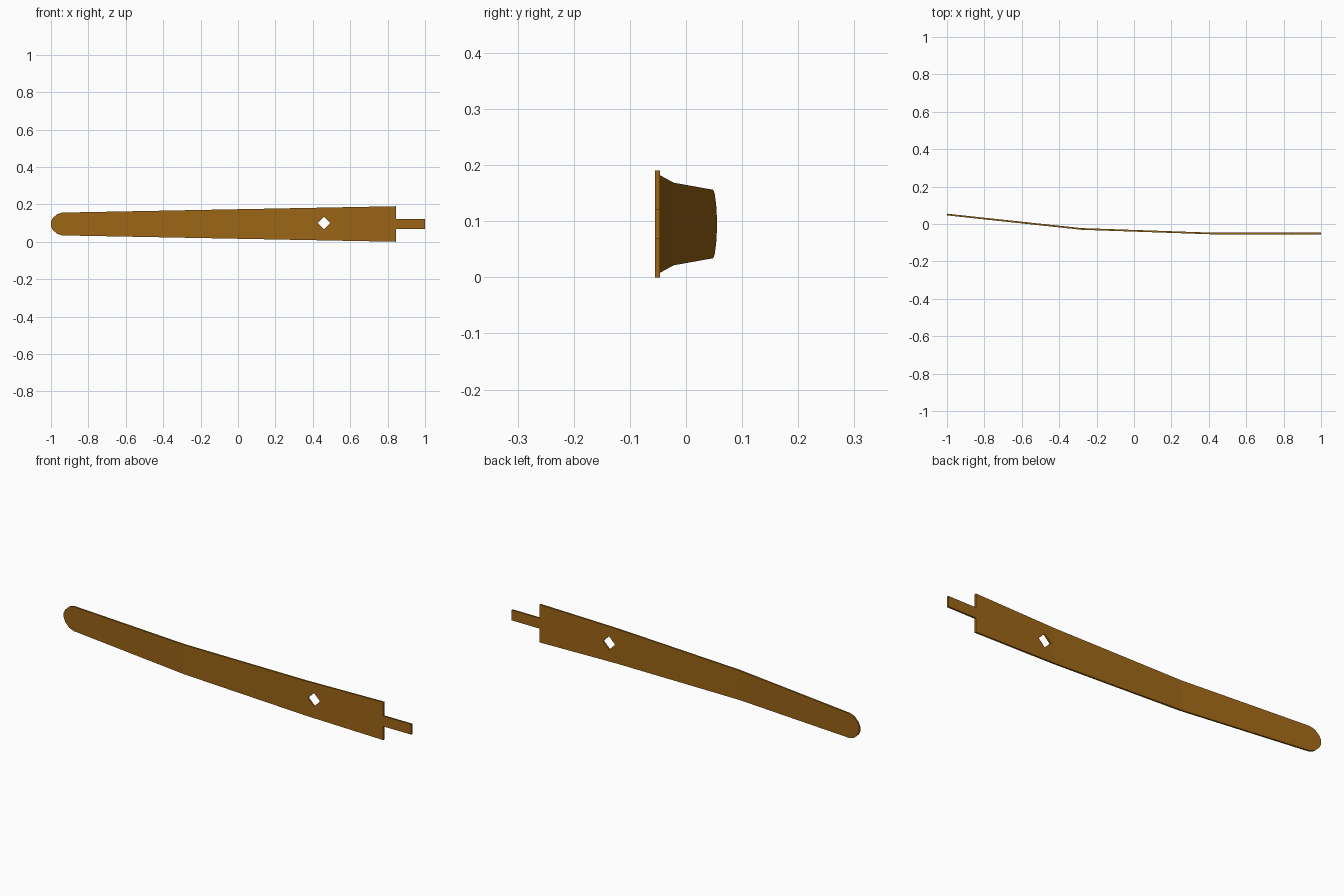
import bpy, bmesh

if "Cube" in bpy.data.objects:
    bpy.data.objects.remove(bpy.data.objects["Cube"])

MID = 0.095          # height of the blade's centre line
THICK = 0.009


def front_y(x):
    # front face of the bent blade, seen from the top
    pts = [(-1.0, 0.046), (-0.28, -0.031), (0.41, -0.055), (1.0, -0.055)]
    for (x0, y0), (x1, y1) in zip(pts, pts[1:]):
        if x <= x1 + 1e-5:
            return y0 + (y1 - y0) * (x - x0) / (x1 - x0)
    return pts[-1][1]


def add_loop(bm, pts):
    vs = [bm.verts.new((x, 0, z)) for x, z in pts]
    for i, v in enumerate(vs):
        bm.edges.new((v, vs[(i + 1) % len(vs)]))


bm = bmesh.new()

# Outline: tang, shoulder, tapering blade and rounded tip (x, half height)
half = [(1.0, 0.026), (0.845, 0.026), (0.845, 0.095), (-0.94, 0.061),
        (-0.967, 0.053), (-0.99, 0.032), (-1.0, 0.012)]
top = [(x, MID + h) for x, h in half]
bottom = [(x, MID - h) for x, h in reversed(half)]
add_loop(bm, top + bottom)

# Diamond hole near the tang
cx, cz, r = 0.46, 0.1, 0.034
add_loop(bm, [(cx + r, cz), (cx, cz + r), (cx - r, cz), (cx, cz - r)])
bmesh.ops.triangle_fill(bm, edges=bm.edges[:], use_beauty=True, normal=(0, -1, 0))

# Fold lines
for x in (-0.28, 0.41):
    bmesh.ops.bisect_plane(bm, geom=bm.verts[:] + bm.edges[:] + bm.faces[:],
                           plane_co=(x, 0, 0), plane_no=(1, 0, 0))

# Bend the sheet and thicken it
for v in bm.verts:
    v.co.y = front_y(v.co.x)
res = bmesh.ops.extrude_face_region(bm, geom=bm.faces[:], use_keep_orig=True)
for v in [g for g in res["geom"] if isinstance(g, bmesh.types.BMVert)]:
    v.co.y += THICK
bmesh.ops.recalc_face_normals(bm, faces=bm.faces[:])
bmesh.ops.dissolve_limit(bm, angle_limit=0.005, verts=bm.verts[:], edges=bm.edges[:])

mesh = bpy.data.meshes.new("blade")
bm.to_mesh(mesh)
bm.free()
blade = bpy.data.objects.new("blade", mesh)
bpy.context.collection.objects.link(blade)

# Brown wood
mat = bpy.data.materials.new("brown_wood")
mat.diffuse_color = (0.33, 0.13, 0.008, 1)
mat.use_nodes = True
mat.node_tree.nodes["Principled BSDF"].inputs["Base Color"].default_value = mat.diffuse_color
mesh.materials.append(mat)
